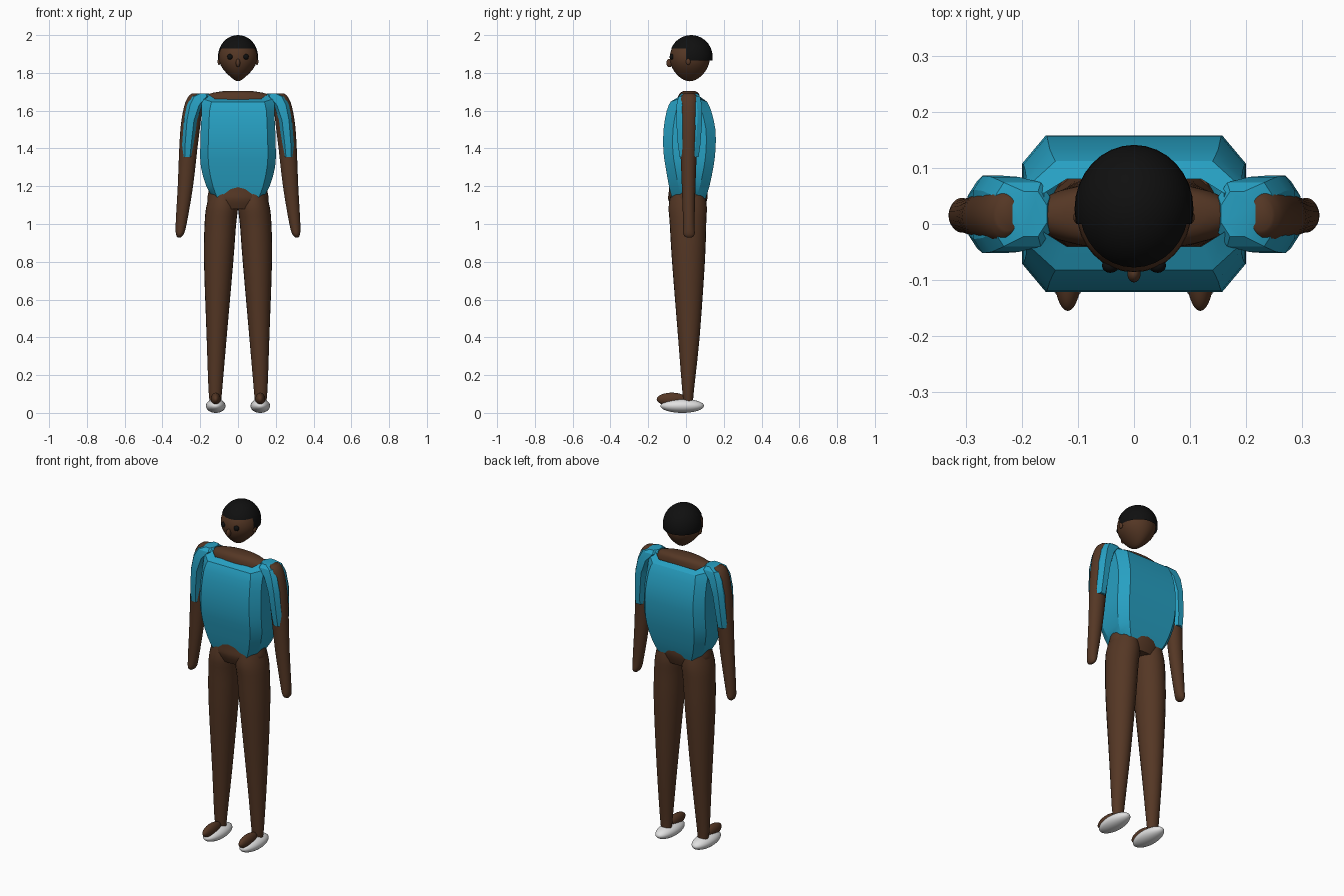
import bpy, bmesh, math
from mathutils import Vector

if "Cube" in bpy.data.objects:
    bpy.data.objects.remove(bpy.data.objects["Cube"], do_unlink=True)


def material(name, rgb):
    m = bpy.data.materials.new(name)
    m.use_nodes = True
    m.diffuse_color = (*rgb, 1)
    bsdf = next(n for n in m.node_tree.nodes if n.type == 'BSDF_PRINCIPLED')
    bsdf.inputs["Base Color"].default_value = (*rgb, 1)
    return m


SKIN = material("brown skin", (0.09, 0.038, 0.018))
SHIRT = material("teal cloth", (0.02, 0.35, 0.54))
BLACK = material("black hair", (0.005, 0.005, 0.005))
WHITE = material("white shoe", (0.75, 0.75, 0.75))


def finish(name, bm, mat, angle=30, mirror=False):
    bmesh.ops.recalc_face_normals(bm, faces=bm.faces)
    me = bpy.data.meshes.new(name)
    bm.to_mesh(me)
    bm.free()
    me.materials.append(mat)
    ob = bpy.data.objects.new(name, me)
    bpy.context.collection.objects.link(ob)
    if mirror:
        ob.modifiers.new("Mirror", 'MIRROR').use_mirror_merge = False
    bpy.ops.object.select_all(action='DESELECT')
    bpy.context.view_layer.objects.active = ob
    ob.select_set(True)
    bpy.ops.object.shade_smooth_by_angle(angle=math.radians(angle))
    return ob


def bridge(bm, rings, caps=True):
    rings = [[bm.verts.new(p) for p in r] for r in rings]
    n = len(rings[0])
    for a, b in zip(rings, rings[1:]):
        for i in range(n):
            j = (i + 1) % n
            bm.faces.new((a[i], a[j], b[j], b[i]))
    if caps:
        bm.faces.new(rings[0])
        bm.faces.new(rings[-1])


def smooth_rows(rows, steps=3):
    """Ease extra sections in between the given ones."""
    out = []
    for i in range(len(rows) - 1):
        p = [rows[max(i - 1, 0)], rows[i], rows[i + 1], rows[min(i + 2, len(rows) - 1)]]
        for s in range(steps):
            t = s / steps
            out.append([0.5 * (2 * b + (c - a) * t + (2 * a - 5 * b + 4 * c - d) * t * t
                               + (3 * b - a - 3 * c + d) * t ** 3) for a, b, c, d in zip(*p)])
    return out + [rows[-1]]


def oval_loft(name, rows, mat, mirror=False):
    """Each row: z, x min, x max, y min, y max."""
    rings = []
    for z, x0, x1, y0, y1 in smooth_rows(rows):
        ring = []
        for k in range(24):
            a = math.tau * k / 24
            ring.append(((x0 + x1) / 2 + (x1 - x0) / 2 * math.cos(a),
                         (y0 + y1) / 2 + (y1 - y0) / 2 * math.sin(a), z))
        rings.append(ring)
    bm = bmesh.new()
    bridge(bm, rings)
    return finish(name, bm, mat, 50, mirror)


def octagon(z, x0, x1, y0, y1, cx, cy, lift=0):
    """Box section with cut corners; side points can be lifted."""
    side, mid = z + lift, z + lift * 0.4
    return [(x0 + cx, y0, mid), (x1 - cx, y0, mid), (x1, y0 + cy, side), (x1, y1 - cy, side),
            (x1 - cx, y1, mid), (x0 + cx, y1, mid), (x0, y1 - cy, side), (x0, y0 + cy, side)]


def ball(name, centre, radii, mat, mirror=False, shape=None):
    bm = bmesh.new()
    bmesh.ops.create_uvsphere(bm, u_segments=32, v_segments=20, radius=1)
    for v in bm.verts:
        if shape:
            v.co = shape(v.co)
        v.co = Vector(c + r * p for c, r, p in zip(centre, radii, v.co))
    return finish(name, bm, mat, 60, mirror)


# Head, narrowing to the chin
def egg(p):
    t = max(0, -p.z)
    return Vector((p.x * (1 - 0.5 * t * t), p.y * (1 - 0.15 * t * t), p.z * (1 if p.z > 0 else 1.12)))


ball("head", (0, 0.02, 1.88), (0.102, 0.106, 0.111), SKIN, shape=egg)
ball("nose", (0, -0.088, 1.852), (0.012, 0.016, 0.022), SKIN)
ball("eyes", (0.042, -0.074, 1.885), (0.015, 0.013, 0.015), BLACK, True)
ball("ears", (0.1, 0.012, 1.86), (0.008, 0.012, 0.018), SKIN, True)

# Hair cap, cut short over the face and longer behind the ears
bm = bmesh.new()
bmesh.ops.create_uvsphere(bm, u_segments=32, v_segments=20, radius=1)
for v in bm.verts:
    v.co = (v.co.x * 0.106, 0.027 + v.co.y * 0.114, 1.885 + v.co.z * 0.115)
for co, no in (((0, 0, 1.93), (0, 0, 1)), ((0, 0, 1.865), (0, 0, 1)), ((0, 0, 0), (0, 1, 0))):
    bmesh.ops.bisect_plane(bm, geom=bm.verts[:] + bm.edges[:] + bm.faces[:], dist=1e-5,
                           plane_co=co, plane_no=no)
gone = []
for f in bm.faces:
    c = f.calc_center_median()
    if c.z < (1.93 if c.y < 0 else 1.865):
        gone.append(f)
bmesh.ops.delete(bm, geom=gone, context='FACES')
finish("hair", bm, BLACK, 60)

# Skin of the trunk, from hips to the base of the neck
oval_loft("trunk", [
    (1.08, -0.14, 0.14, -0.075, 0.095),
    (1.13, -0.162, 0.162, -0.094, 0.112),
    (1.18, -0.155, 0.155, -0.09, 0.114),
    (1.30, -0.15, 0.15, -0.08, 0.10),
    (1.60, -0.18, 0.18, -0.05, 0.08),
    (1.66, -0.19, 0.19, -0.045, 0.075),
    (1.69, -0.15, 0.15, -0.035, 0.068),
    (1.703, -0.08, 0.08, -0.015, 0.05)], SKIN)

# Legs
oval_loft("legs", [
    (0.05, 0.09, 0.147, -0.012, 0.037),
    (0.12, 0.084, 0.156, -0.02, 0.042),
    (0.40, 0.06, 0.166, -0.042, 0.072),
    (0.80, 0.025, 0.18, -0.074, 0.10),
    (1.00, 0.01, 0.177, -0.086, 0.107),
    (1.09, 0.0, 0.168, -0.092, 0.11),
    (1.16, 0.01, 0.15, -0.08, 0.10)], SKIN, True)

# Feet with pale shoes under them
ball("feet", (0.118, -0.075, 0.072), (0.026, 0.08, 0.035), SKIN, True)
ball("shoes", (0.118, -0.02, 0.037), (0.052, 0.115, 0.037), WHITE, True)

# Arms
oval_loft("arms", [
    (0.928, 0.305, 0.318, 0.005, 0.03),
    (0.945, 0.288, 0.328, -0.014, 0.046),
    (1.00, 0.272, 0.33, -0.015, 0.045),
    (1.20, 0.238, 0.319, -0.022, 0.05),
    (1.40, 0.215, 0.311, -0.03, 0.058),
    (1.52, 0.20, 0.303, -0.034, 0.064),
    (1.62, 0.19, 0.286, -0.035, 0.065),
    (1.67, 0.192, 0.266, -0.03, 0.06),
    (1.69, 0.205, 0.246, -0.012, 0.045)], SKIN, True)

# Shirt body: z, half width, y min, y max, corner cut, side lift
bm = bmesh.new()
body = smooth_rows([
    (1.135, 0.128, -0.074, 0.104, 0.02, 0),
    (1.20, 0.168, -0.09, 0.124, 0.035, 0),
    (1.30, 0.196, -0.108, 0.145, 0.042, 0),
    (1.39, 0.20, -0.12, 0.156, 0.042, 0),
    (1.50, 0.197, -0.119, 0.156, 0.042, 0),
    (1.60, 0.192, -0.102, 0.133, 0.042, 0),
    (1.635, 0.195, -0.082, 0.112, 0.055, 0.03)], 2)
rings = [octagon(z, -w, w, y0, y1, c, 0.05, lift) for z, w, y0, y1, c, lift in body]
rings.append(octagon(1.643, -0.16, 0.16, -0.04, 0.08, 0.04, 0.025, 0.045))
bridge(bm, rings, False)
finish("shirt_body", bm, SHIRT, 25)

# Sleeves, joined to the shirt over the shoulder
bm = bmesh.new()
sleeve = [
    (1.355, 0.238, 0.298, -0.033, 0.067),
    (1.42, 0.232, 0.296, -0.043, 0.076),
    (1.55, 0.217, 0.286, -0.052, 0.086),
    (1.63, 0.19, 0.27, -0.05, 0.084),
    (1.675, 0.15, 0.248, -0.04, 0.074),
    (1.692, 0.155, 0.212, -0.022, 0.058)]
bridge(bm, [octagon(*row, 0.016, 0.025) for row in sleeve])
finish("sleeves", bm, SHIRT, 25, True)
